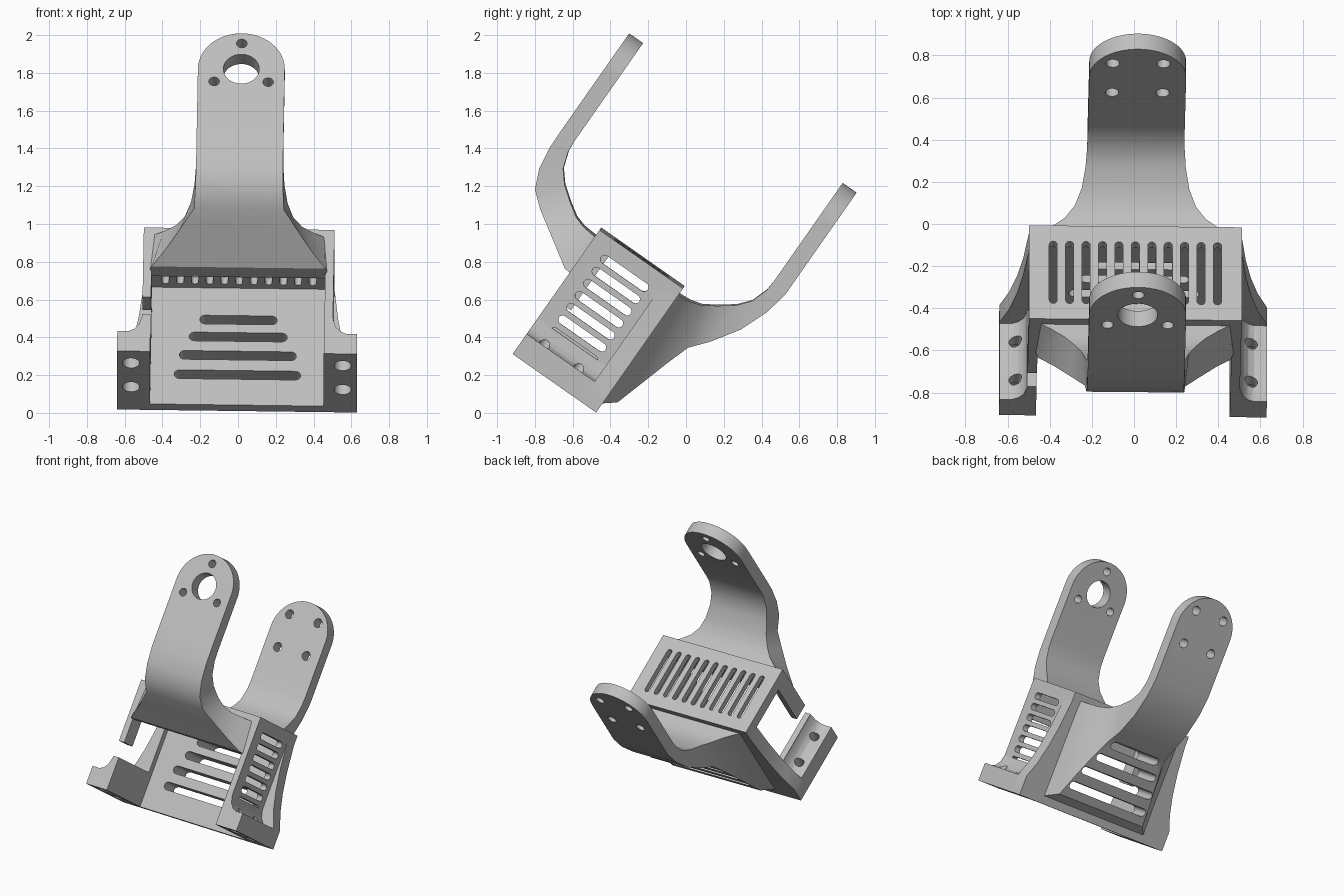
import bpy, bmesh
from math import sin, cos, pi, radians
from mathutils import Matrix

if "Cube" in bpy.data.objects:
    bpy.data.objects.remove(bpy.data.objects["Cube"])

grey = bpy.data.materials.new("light grey plastic")
grey.use_nodes = True
COLOUR = (0.52, 0.52, 0.52, 1)
grey.diffuse_color = COLOUR
grey.node_tree.nodes["Principled BSDF"].inputs["Base Color"].default_value = COLOUR

# The bracket is built upright, then leaned forward with a slight roll
LEAN = (Matrix.Translation((-0.006, -0.47, 0.01))
        @ Matrix.Rotation(radians(-35), 4, 'X') @ Matrix.Rotation(radians(0.9), 4, 'Y'))
W, IN, FRONT, TOP, T = 0.505, 0.46, -0.54, 0.8, 0.055


def place(axis, p, q, d):
    return {'X': (d, p, q), 'Y': (p, d, q), 'Z': (p, q, d)}[axis]


def add_prism(bm, outline, axis, a, b):
    rings = [[bm.verts.new(place(axis, p, q, d)) for p, q in outline] for d in (a, b)]
    bm.faces.new(rings[0])
    bm.faces.new(rings[1][::-1])
    n = len(outline)
    for i in range(n):
        j = (i + 1) % n
        bm.faces.new((rings[0][i], rings[1][i], rings[1][j], rings[0][j]))


def make_mesh(name, bm):
    bmesh.ops.recalc_face_normals(bm, faces=bm.faces)
    mesh = bpy.data.meshes.new(name)
    bm.to_mesh(mesh)
    bm.free()
    ob = bpy.data.objects.new(name, mesh)
    bpy.context.collection.objects.link(ob)
    return ob


def finish(name, bm, cuts=()):
    """Turn the mesh into a part, cutting the given prisms out of it."""
    ob = make_mesh(name, bm)
    if cuts:
        cbm = bmesh.new()
        for c in cuts:
            add_prism(cbm, *c)
        cutter = make_mesh(name + "_cutter", cbm)
        cutter.hide_render = True
        mod = ob.modifiers.new("cut", 'BOOLEAN')
        mod.operation, mod.solver, mod.object = 'DIFFERENCE', 'EXACT', cutter
        mod.use_self = True
        dg = bpy.context.evaluated_depsgraph_get()
        mesh = bpy.data.meshes.new_from_object(ob.evaluated_get(dg))
        ob.modifiers.clear()
        ob.data = mesh
        bpy.data.objects.remove(cutter)
    ob.data.materials.clear()
    ob.data.materials.append(grey)
    ob.matrix_world = LEAN
    bpy.ops.object.select_all(action='DESELECT')
    ob.select_set(True)
    bpy.context.view_layer.objects.active = ob
    bpy.ops.object.shade_smooth_by_angle(angle=radians(28))
    return ob


def part(name, outline, axis, a, b, cuts=()):
    bm = bmesh.new()
    add_prism(bm, outline, axis, a, b)
    return finish(name, bm, cuts)


def rect(p0, q0, p1, q1):
    return [(p0, q0), (p1, q0), (p1, q1), (p0, q1)]


def circle(p, q, r, n=32):
    return [(p + r * cos(2 * pi * i / n), q + r * sin(2 * pi * i / n)) for i in range(n)]


def slot(p, q, half, r, upright=False):
    """Rounded slot outline centred on p, q."""
    pts = []
    for side, start in ((1, -pi / 2), (-1, pi / 2)):
        for i in range(9):
            t = start + pi * i / 8
            pts.append((side * (half - r) + r * cos(t), r * sin(t)))
    return [(p - y, q + x) if upright else (p + x, q + y) for x, y in pts]


# Box panels
back_slots = [(slot(0, v, h, 0.028), 'Y', -0.3, 0.6)
              for v, h in ((0.55, 0.205), (0.44, 0.26), (0.32, 0.31), (0.195, 0.335))]
part("back_panel", rect(-W, 0, W, TOP), 'Y', -T, 0, back_slots)
part("front_panel", rect(-W, 0.525, W, TOP), 'Y', FRONT, FRONT + T)
part("top_panel", rect(-W, FRONT, W, 0), 'Z', TOP - 0.045, TOP,
     [(slot((i - 5) * 0.078, -0.27, 0.18, 0.019, True), 'Z', 0.6, 1) for i in range(11)])
part("left_panel", rect(FRONT, 0, 0, TOP), 'X', IN, W,
     [(slot(-0.3, 0.22 + 0.078 * i, 0.15, 0.023), 'X', 0.3, 0.7) for i in range(7)])
part("right_panel", [(0, 0), (FRONT, 0), (FRONT, 0.24), (-0.1, 0.24), (-0.1, 0.72),
                     (-0.42, 0.72), (-0.42, 0.35), (FRONT, 0.35), (FRONT, TOP), (0, TOP)],
     'X', -W, -IN)

# Mounting feet with countersunk holes, and the ribs behind them
FOOT = [(IN, 0), (0.635, 0), (0.635, 0.13), (0.575, 0.13), (0.545, 0.145),
        (0.52, 0.175), (W, 0.23), (IN, 0.23)]
RIB = [(IN, 0), (0.635, 0), (0.635, 0.14), (0.59, 0.25), (0.555, 0.38),
       (0.528, 0.53), (W, 0.73), (IN, 0.73)]
for side, s in (("left", 1), ("right", -1)):
    holes = [(circle(s * 0.56, u, r), 'Z', -0.1, top)
             for u in (-0.21, -0.43) for r, top in ((0.045, 0.07), (0.03, 0.4))]
    part(side + "_foot", [(s * x, v) for x, v in FOOT], 'Y', FRONT, 0, holes)
    part(side + "_rib", [(s * x, v) for x, v in RIB], 'Y', -0.1, 0)

# Arms: each station pairs an inner and an outer (distance, height, half width)
INNER = [(0, 0.755, 0.45), (0.03, 0.757, 0.4), (0.08, 0.762, 0.335), (0.14, 0.78, 0.287),
         (0.21, 0.825, 0.255), (0.29, 0.885, 0.238), (0.345, 0.95, 0.232),
         (0.375, 1.04, 0.23), (0.38, 1.1, 0.23)]
FRONT_OUTER = [(0, 0.525, 0.47), (0.035, 0.526, 0.46), (0.12, 0.58, 0.385), (0.22, 0.642, 0.31),
               (0.32, 0.704, 0.238), (0.405, 0.775, 0.232), (0.45, 0.88, 0.23),
               (0.468, 1.0, 0.23), (0.47, 1.1, 0.23)]
BACK_OUTER = [(0, 0.05, 0.45), (0.07, 0.105, 0.37), (0.12, 0.27, 0.33), (0.165, 0.42, 0.288),
              (0.21, 0.555, 0.245), (0.29, 0.65, 0.232), (0.384, 0.794, 0.23),
              (0.445, 0.95, 0.23), (0.47, 1.08, 0.23)]
HUB = 1.505


def arm(name, outer, base, sign, cuts):
    stations = list(zip(INNER, outer))
    for i in range(16):                       # rounded tip
        t = pi / 2 * i / 15.5
        v, w = HUB + 0.23 * sin(t), 0.23 * cos(t)
        stations.append(((0.38, v, w), (0.47, v, w)))
    bm = bmesh.new()
    rings = []
    for (di, vi, wi), (do, vo, wo) in stations:
        corners = ((-wi, di, vi), (wi, di, vi), (wo, do, vo), (-wo, do, vo))
        rings.append([bm.verts.new((x, base + sign * d, v)) for x, d, v in corners])
    bm.faces.new(rings[0])
    bm.faces.new(rings[-1][::-1])
    for a, b in zip(rings, rings[1:]):
        for i in range(4):
            j = (i + 1) % 4
            bm.faces.new((a[i], a[j], b[j], b[i]))
    finish(name, bm, cuts)


front_holes = [(circle(0, HUB, 0.095, 48), 'Y', -1.2, -0.8)]
front_holes += [(circle(0.165 * cos(t), HUB + 0.165 * sin(t), 0.028, 24), 'Y', -1.2, -0.8)
                for t in (radians(90), radians(210), radians(330))]
arm("front_arm", FRONT_OUTER, FRONT + 0.002, -1, front_holes)

back_holes = [(circle(x, HUB - 0.01 + z, 0.032, 24), 'Y', 0.2, 0.7)
              for x in (-0.12, 0.12) for z in (-0.12, 0.12)]
arm("back_arm", BACK_OUTER, -0.008, 1, back_slots + back_holes)
